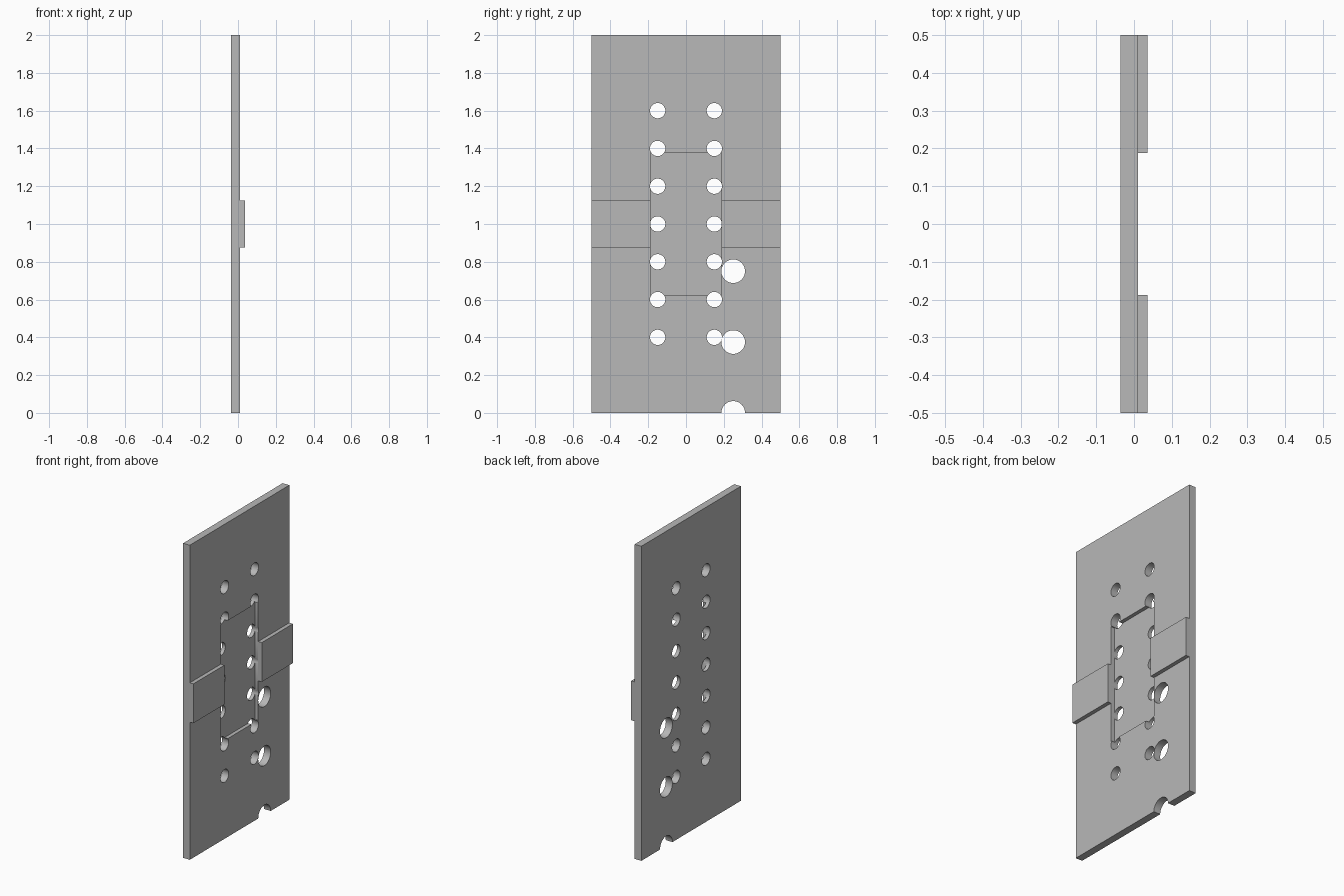
import bpy
import bmesh
import math
from mathutils import Matrix

cube = bpy.data.objects.get("Cube")
if cube:
    bpy.data.objects.remove(cube, do_unlink=True)

# Single grey material
grey = bpy.data.materials.new("plain_grey")
grey.use_nodes = True
colour = (0.48, 0.48, 0.48, 1)
grey.diffuse_color = colour
grey.node_tree.nodes["Principled BSDF"].inputs["Base Color"].default_value = colour

# Layers through the thickness
BACK, FACE, FRONT = -0.036, 0.011, 0.036
FLOOR = (BACK + FACE) / 2


def add_object(name, bm):
    mesh = bpy.data.meshes.new(name)
    bm.to_mesh(mesh)
    bm.free()
    mesh.materials.append(grey)
    obj = bpy.data.objects.new(name, mesh)
    bpy.context.collection.objects.link(obj)
    return obj


def box(name, low, high):
    bm = bmesh.new()
    bmesh.ops.create_cube(bm, size=1)
    for v in bm.verts:
        v.co = [b if c > 0 else a for c, a, b in zip(v.co, low, high)]
    return add_object(name, bm)


def drills(name, holes):
    bm = bmesh.new()
    for y, z, radius in holes:
        place = Matrix.Translation((0, y, z)) @ Matrix.Rotation(math.pi / 2, 4, 'Y')
        bmesh.ops.create_cone(bm, cap_ends=True, segments=48, radius1=radius,
                              radius2=radius, depth=0.3, matrix=place)
    return add_object(name, bm)


def cut(target, cutter):
    cutter.hide_render = True
    mod = target.modifiers.new("cut", 'BOOLEAN')
    mod.operation = 'DIFFERENCE'
    mod.solver = 'EXACT'
    mod.object = cutter
    bpy.ops.object.select_all(action='DESELECT')
    bpy.context.view_layer.objects.active = target
    target.select_set(True)
    bpy.ops.object.modifier_apply(modifier=mod.name)
    bpy.data.objects.remove(cutter, do_unlink=True)


# Main plate with a shallow rectangular pocket
plate = box("plate", (BACK, -0.5, 0), (FACE, 0.5, 2))
cut(plate, box("pocket_cutter", (FLOOR, -0.1875, 0.625), (0.2, 0.1875, 1.375)))

# Two columns of small holes, and a column of large ones cut by the lower edge
small = [(side * 0.15, 0.4 + 0.2 * i, 0.0405) for side in (-1, 1) for i in range(7)]
large = [(0.25, 0.375 * i, 0.0625) for i in range(3)]
cut(plate, drills("small_hole_cutter", small))
cut(plate, drills("large_hole_cutter", large))

bpy.context.view_layer.objects.active = plate
plate.select_set(True)
bpy.ops.object.shade_smooth_by_angle(angle=math.radians(30))

# Raised tabs either side of the pocket
box("front_tab", (FACE, -0.5, 0.875), (FRONT, -0.1875, 1.125))
box("back_tab", (FACE, 0.1875, 0.875), (FRONT, 0.5, 1.125))
